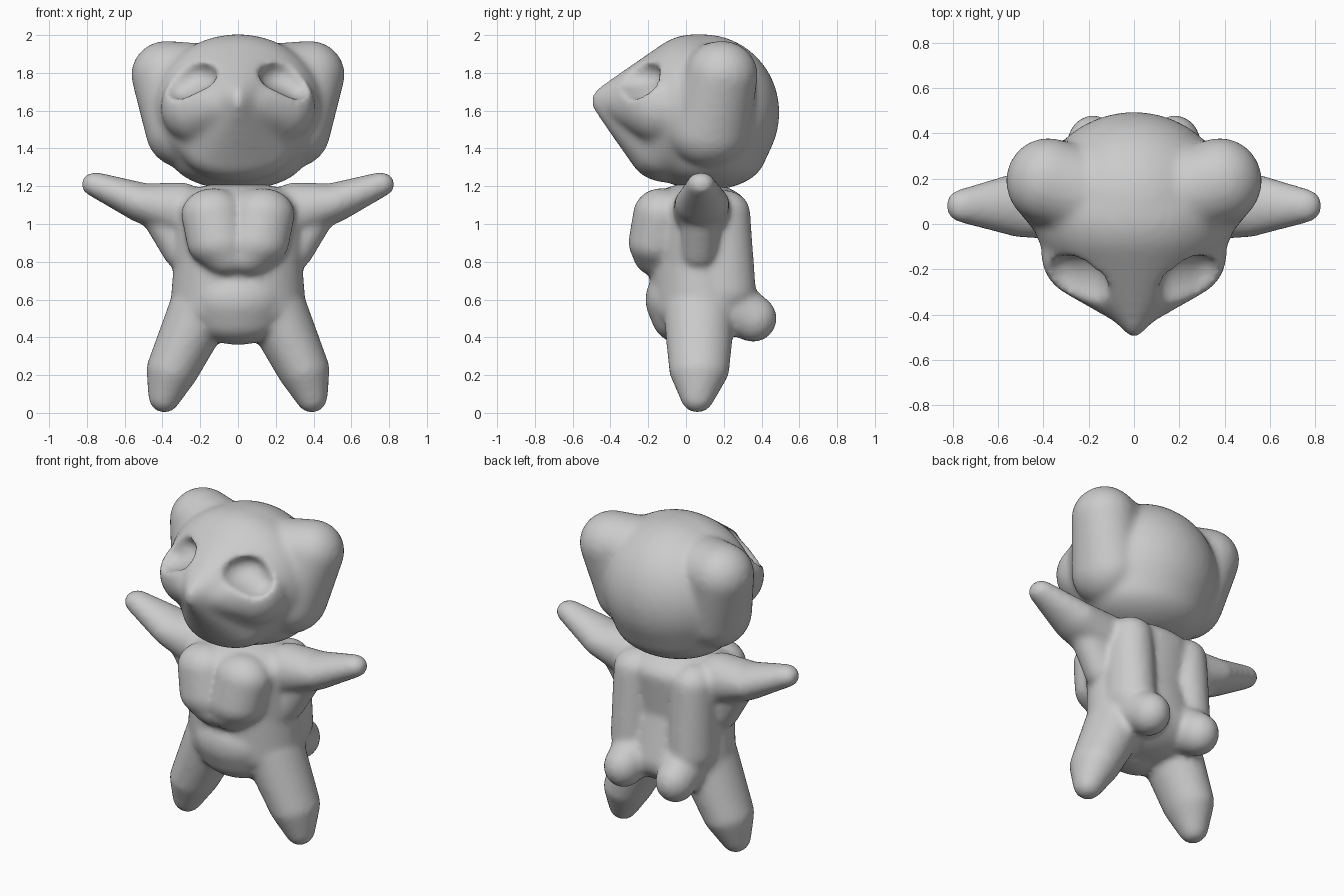
import bpy, bmesh
from mathutils import Vector

if "Cube" in bpy.data.objects:
    bpy.data.objects.remove(bpy.data.objects["Cube"], do_unlink=True)

clay = bpy.data.materials.new("grey_clay")
clay.use_nodes = True
GREY = (0.6, 0.6, 0.6, 1)
clay.diffuse_color = GREY
clay.node_tree.nodes["Principled BSDF"].inputs["Base Color"].default_value = GREY

# Unit sphere points shared by every mass
ball = bmesh.new()
bmesh.ops.create_icosphere(ball, subdivisions=4, radius=1)
SPHERE = [v.co.copy() for v in ball.verts]
ball.free()


def hull(bm, *balls):
    """Add the convex skin around balls given as (x, y, z, radius or radii)."""
    verts = []
    for x, y, z, r in balls:
        radii = Vector(r if isinstance(r, tuple) else (r, r, r))
        verts += [bm.verts.new(p * radii + Vector((x, y, z))) for p in SPHERE]
    bmesh.ops.convex_hull(bm, input=verts)
    for v in [v for v in bm.verts if not v.link_faces]:
        bm.verts.remove(v)


def pair(bm, *balls):
    """Add a hull on both sides of the body."""
    for s in (1, -1):
        hull(bm, *[(s * x, y, z, r) for x, y, z, r in balls])


def add_object(name, bm):
    bmesh.ops.recalc_face_normals(bm, faces=bm.faces)
    mesh = bpy.data.meshes.new(name)
    bm.to_mesh(mesh)
    bm.free()
    mesh.materials.append(clay)
    ob = bpy.data.objects.new(name, mesh)
    bpy.context.collection.objects.link(ob)
    return ob


def fuse(ob):
    m = ob.modifiers.new("fuse", 'REMESH')
    m.mode, m.voxel_size, m.use_smooth_shade = 'VOXEL', 0.017, True


def soften(ob, rounds):
    m = ob.modifiers.new("soften", 'SMOOTH')
    m.factor, m.iterations = 0.5, rounds


# Head: round skull tapering to a pointed snout
bm = bmesh.new()
hull(bm, (0, 0.09, 1.59, (0.43, 0.405, 0.415)), (0, 0.12, 1.36, (0.36, 0.3, 0.18)))
hull(bm, (0, 0.04, 1.62, (0.45, 0.33, 0.385)), (0, -0.43, 1.65, (0.05, 0.07, 0.08)),
     (0, -0.1, 1.38, (0.28, 0.2, 0.16)))
pair(bm, (0.21, -0.13, 1.62, (0.2, 0.2, 0.2)), (0, -0.40, 1.64, 0.07))
# Ears: broad lobes blending into the cheeks
pair(bm, (0.38, 0.19, 1.79, (0.185, 0.19, 0.18)), (0.3, 0.12, 1.5, (0.19, 0.22, 0.2)),
     (0.1, 0.1, 1.75, 0.2))
head = add_object("head", bm)

# Eye hollows
bm = bmesh.new()
pair(bm, (0.24, -0.28, 1.79, (0.13, 0.15, 0.09)), (0.31, -0.26, 1.74, (0.09, 0.12, 0.08)),
     (0.26, -0.46, 1.84, 0.12))
hollows = add_object("eye_hollow_cutter", bm)
hollows.hide_render = True
fuse(head)
cut = head.modifiers.new("hollows", 'BOOLEAN')
cut.operation, cut.object = 'DIFFERENCE', hollows
fuse(head)
soften(head, 10)

# Body: chest, belly and hips
bm = bmesh.new()
hull(bm, (0, 0.06, 1.08, (0.36, 0.27, 0.14)), (0, 0.06, 0.82, (0.35, 0.24, 0.2)))
hull(bm, (0, 0.06, 0.8, (0.34, 0.25, 0.2)), (0, 0.09, 0.56, (0.36, 0.28, 0.18)))
hull(bm, (0, -0.04, 0.6, (0.25, 0.175, 0.18)), (0, 0.0, 0.5, (0.24, 0.18, 0.14)))
# Breast plate: two halves with a shallow groove between
pair(bm, (0.13, -0.13, 1.05, (0.17, 0.15, 0.14)), (0.1, -0.15, 0.9, (0.17, 0.155, 0.13)),
     (0.05, -0.14, 0.82, (0.14, 0.135, 0.1)))
# Back muscles
pair(bm, (0.2, 0.2, 1.06, (0.13, 0.14, 0.12)), (0.2, 0.2, 0.65, (0.14, 0.17, 0.14)))
# Arms
pair(bm, (0.3, 0.08, 1.07, (0.14, 0.15, 0.15)), (0.5, 0.085, 1.11, (0.12, 0.145, 0.105)))
pair(bm, (0.5, 0.085, 1.11, (0.12, 0.145, 0.105)), (0.755, 0.08, 1.21, (0.075, 0.075, 0.065)))
pair(bm, (0.3, 0.07, 0.86, 0.1), (0.42, 0.08, 1.06, 0.1))
# Legs
pair(bm, (0.2, 0.07, 0.54, (0.17, 0.19, 0.16)), (0.345, 0.07, 0.23, (0.14, 0.16, 0.12)))
pair(bm, (0.345, 0.07, 0.23, (0.14, 0.16, 0.12)), (0.39, 0.06, 0.09, (0.085, 0.09, 0.09)))
# Rump lobes
pair(bm, (0.18, 0.355, 0.5, (0.115, 0.125, 0.125)), (0.16, 0.22, 0.58, 0.15))
body = add_object("body", bm)
fuse(body)
soften(body, 9)

# Bake the sculpted shapes and drop the cutter
graph = bpy.context.evaluated_depsgraph_get()
baked = [(ob, bpy.data.meshes.new_from_object(ob.evaluated_get(graph))) for ob in (head, body)]
for ob, mesh in baked:
    ob.modifiers.clear()
    ob.data = mesh
    mesh.materials.clear()
    mesh.materials.append(clay)
    mesh.shade_smooth()
bpy.data.objects.remove(hollows, do_unlink=True)
